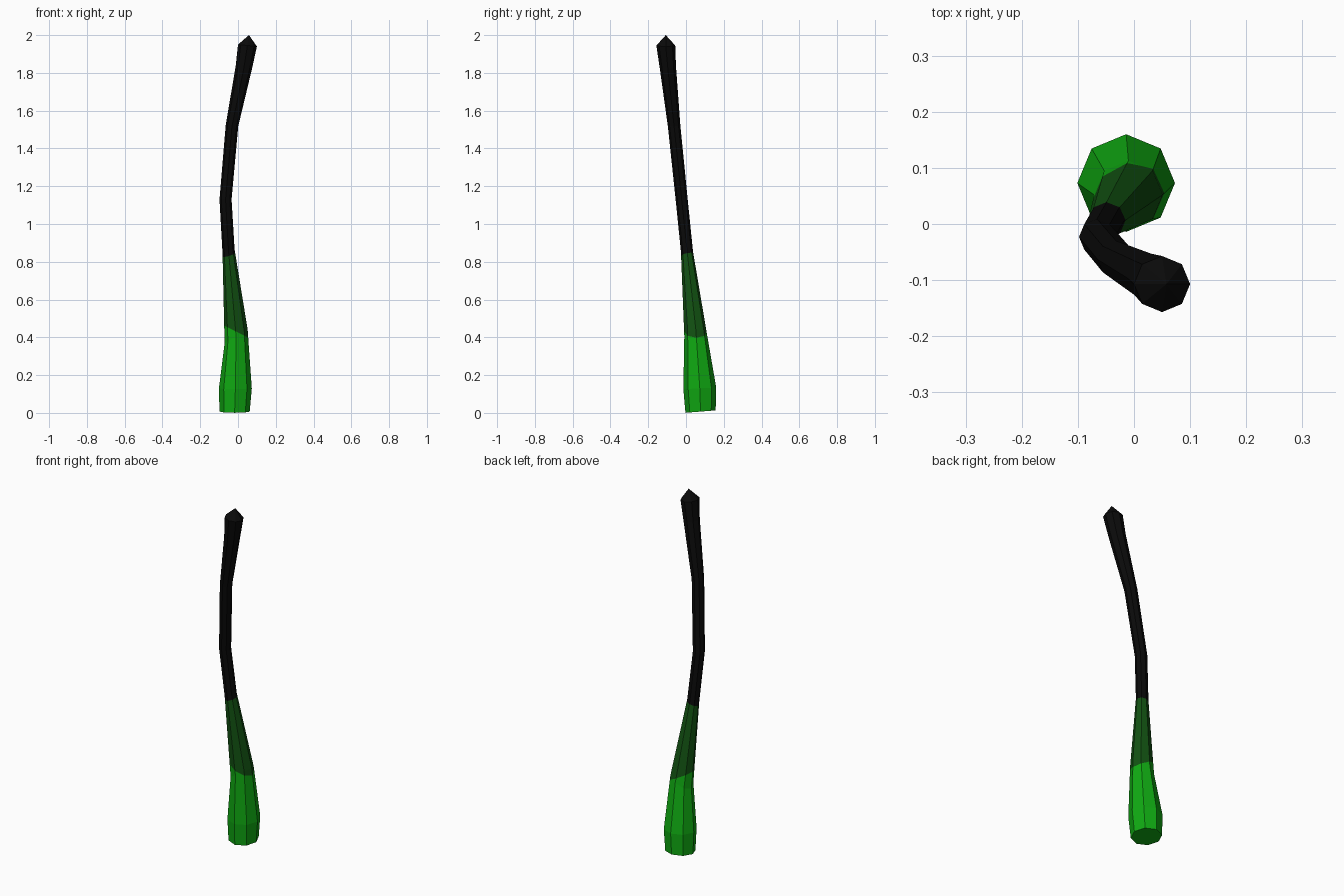
import bpy, bmesh, math
from mathutils import Vector

if "Cube" in bpy.data.objects:
    bpy.data.objects.remove(bpy.data.objects["Cube"], do_unlink=True)


def make_material(name, rgb):
    mat = bpy.data.materials.new(name)
    mat.use_nodes = True
    mat.diffuse_color = (*rgb, 1)
    mat.node_tree.nodes["Principled BSDF"].inputs["Base Color"].default_value = (*rgb, 1)
    return mat


bright = make_material("bright green", (0.005, 0.40, 0.006))
dark = make_material("dark green", (0.006, 0.085, 0.006))
black = make_material("black", (0.003, 0.003, 0.003))

SIDES = 8
# Stalk rings: centre x, y, z, radius, slope along x, slope along y
RINGS = [
    (-0.018, 0.077, 0.007, 0.080, 0.0, 0.08),
    (-0.014, 0.073, 0.13, 0.087, 0.0, 0.05),
    (-0.010, 0.052, 0.405, 0.061, 0.6, 0.0),
    (-0.050, 0.005, 0.855, 0.032, 0.3, 0.0),
    (-0.066, -0.023, 1.13, 0.032, 0.0, 0.0),
    (-0.032, -0.063, 1.52, 0.033, -0.1, 0.1),
    (0.031, -0.096, 1.83, 0.043, -0.2, 0.1),
    (0.050, -0.107, 1.945, 0.050, -0.1, 0.0),
]
TIP = (0.058, -0.107, 2.0)

# Octagonal bent stalk with a flat foot and a pointed tip
bm = bmesh.new()
loops = []
for x, y, z, r, sx, sy in RINGS:
    loop = []
    for i in range(SIDES):
        a = math.tau * i / SIDES
        dx, dy = r * math.cos(a), r * math.sin(a)
        loop.append(bm.verts.new((x + dx, y + dy, z + sx * dx + sy * dy)))
    loops.append(loop)
for low, high in zip(loops, loops[1:]):
    for i in range(SIDES):
        j = (i + 1) % SIDES
        bm.faces.new((low[i], low[j], high[j], high[i]))
bm.faces.new(reversed(loops[0]))
tip = bm.verts.new(TIP)
for i in range(SIDES):
    bm.faces.new((loops[-1][i], loops[-1][(i + 1) % SIDES], tip))

# Cut the colour borders along slanted planes
borders = [
    (Vector((0, 0.05, 0.425)), Vector((0.5, 0, 1)).normalized()),
    (Vector((-0.05, 0, 0.835)), Vector((-0.3, -0.2, 1)).normalized()),
]
for point, normal in borders:
    bmesh.ops.bisect_plane(bm, geom=bm.verts[:] + bm.edges[:] + bm.faces[:],
                           plane_co=point, plane_no=normal)
for f in bm.faces:
    centre = f.calc_center_median()
    f.material_index = sum((centre - p).dot(n) > 0 for p, n in borders)
bmesh.ops.recalc_face_normals(bm, faces=bm.faces[:])

mesh = bpy.data.meshes.new("stalk")
bm.to_mesh(mesh)
bm.free()
for mat in (bright, dark, black):
    mesh.materials.append(mat)
stalk = bpy.data.objects.new("stalk", mesh)
bpy.context.collection.objects.link(stalk)
